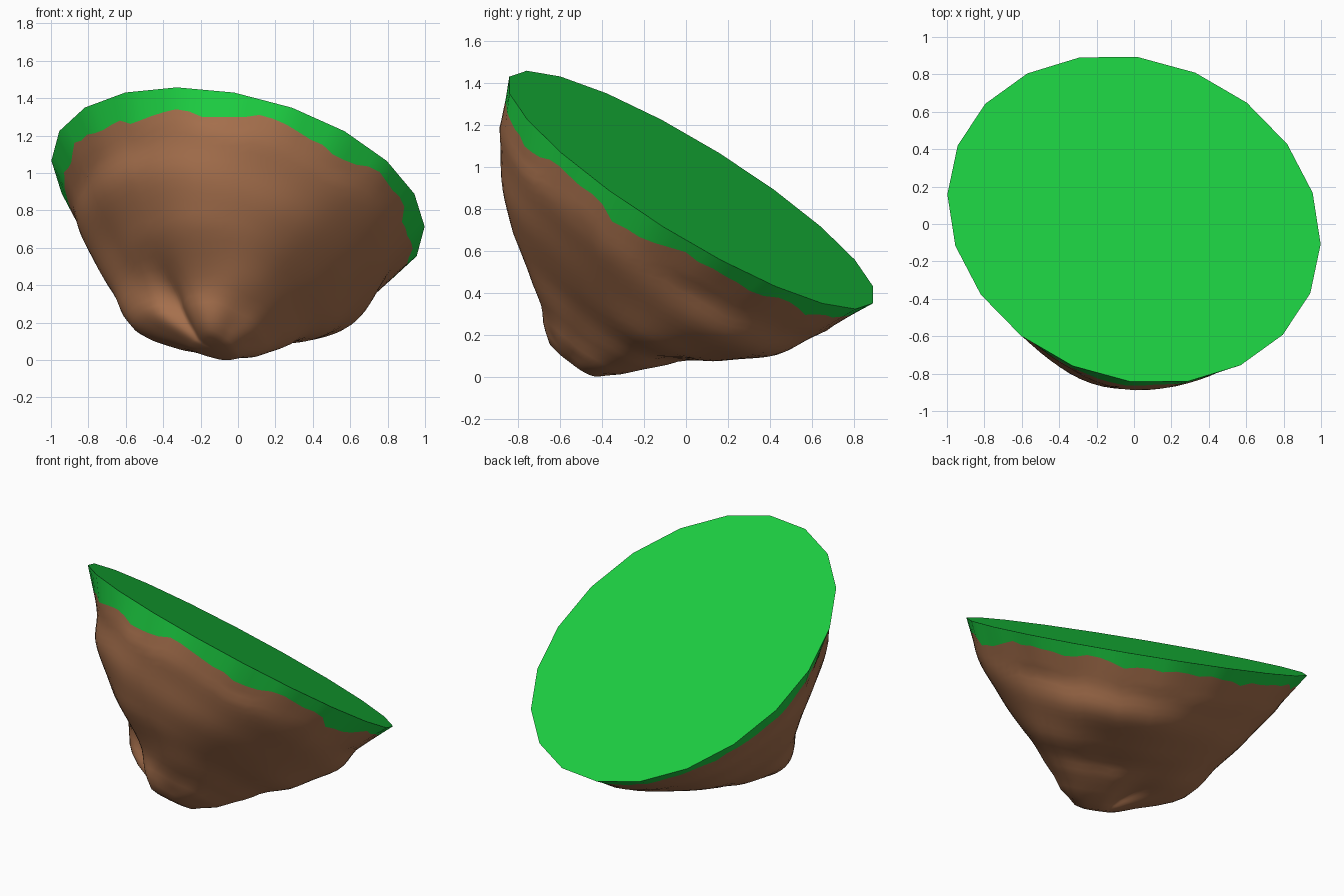
import bpy, math, random
from mathutils import Vector

if "Cube" in bpy.data.objects:
    bpy.data.objects.remove(bpy.data.objects["Cube"])
random.seed(4)

N = 80            # points around
RIM = 1.022       # rim radius of the 20-sided turf disc
C = Vector((0, 0.025, 0.89))
V = Vector((-0.320, -0.766, 0.555)).normalized()          # uphill in the tilted disc
U = Vector((0.922, -0.387, 0))
U = (U - V * U.dot(V)).normalized()                       # level across the disc
DOWN = V.cross(U).normalized()
if DOWN.z > 0:
    DOWN = -DOWN

# rock radius every 36 degrees, at increasing depth below the disc
DEPTH = [0.0, 0.2, 0.4, 0.6, 0.76, 0.9, 1.0]
RADII = [
    [0.93, 0.92, 0.94, 0.88, 0.84, 0.88, 0.90, 0.91, 0.92, 0.90],
    [0.78, 0.79, 0.82, 0.77, 0.72, 0.76, 0.77, 0.77, 0.84, 0.82],
    [0.58, 0.61, 0.65, 0.56, 0.51, 0.60, 0.61, 0.57, 0.60, 0.67],
    [0.42, 0.44, 0.40, 0.31, 0.35, 0.49, 0.46, 0.36, 0.41, 0.50],
    [0.29, 0.28, 0.25, 0.17, 0.25, 0.31, 0.27, 0.16, 0.24, 0.32],
    [0.12, 0.13, 0.14, 0.10, 0.09, 0.10, 0.09, 0.10, 0.12, 0.14],
]


def spline(a, b, c, d, f):
    return b + 0.5 * f * (c - a + f * (2 * a - 5 * b + 4 * c - d + f * (3 * (b - c) + d - a)))


def rim_radius(t):
    s = math.radians(18)
    return RIM * math.cos(s / 2) / math.cos(t % s - s / 2)


def row_radius(i, t):
    if i <= 0:
        return rim_radius(t)
    row = RADII[min(i, 6) - 1]
    q = t / math.radians(36)
    k = int(q)
    return spline(*[row[(k + j) % 10] for j in (-1, 0, 1, 2)], q - k)


def bump(t, depth, angle, level, wide, tall):
    d = (math.degrees(t) - angle + 180) % 360 - 180
    return math.exp(-(d / wide) ** 2 - ((depth - level) / tall) ** 2)


def point(j, depth):
    t = 2 * math.pi * (j % N) / N
    i = 0
    while i < 5 and depth > DEPTH[i + 1]:
        i += 1
    f = (depth - DEPTH[i]) / (DEPTH[i + 1] - DEPTH[i])
    if i == 0:
        r = row_radius(0, t) * (1 - f) + row_radius(1, t) * f
    else:
        r = spline(*[row_radius(i + m, t) for m in (-1, 0, 1, 2)], f)
    # grooves between the lower lumps, and the lumps themselves
    r -= 0.06 * bump(t, depth, 122, 0.82, 18, 0.14)
    r -= 0.05 * bump(t, depth, 290, 0.69, 38, 0.07)
    r += 0.04 * bump(t, depth, 80, 0.94, 24, 0.08)
    r += 0.03 * bump(t, depth, 185, 0.87, 20, 0.06)
    if 0.2 < depth < 0.97:                                  # slight rocky waviness
        r += 0.010 * math.sin(5 * t + 9 * depth) * math.sin(3 * t - 14 * depth)
    shift = 0.08 * max(0, (depth - 0.85) / 0.15)
    return (C + U * (r * math.cos(t) + shift)
            + V * (r * math.sin(t) - 0.1 * shift) + DOWN * depth)


def material(name, col):
    m = bpy.data.materials.new(name)
    m.diffuse_color = (*col, 1)
    m.use_nodes = True
    m.node_tree.nodes["Principled BSDF"].inputs["Base Color"].default_value = m.diffuse_color
    return m


def build(name, rings, mat, cap_first=False, tip=None):
    verts = [p for ring in rings for p in ring]
    faces = []
    for k in range(len(rings) - 1):
        for j in range(N):
            a, b = k * N + j, k * N + (j + 1) % N
            faces.append((a, a + N, b + N, b))
    if cap_first:
        faces.append(tuple(range(N)))
    if tip is not None:
        verts.append(tip)
        o = (len(rings) - 1) * N
        faces += [(o + j, len(verts) - 1, o + (j + 1) % N) for j in range(N)]
    me = bpy.data.meshes.new(name)
    me.from_pydata([tuple(v) for v in verts], [], faces)
    ob = bpy.data.objects.new(name, me)
    bpy.context.collection.objects.link(ob)
    me.materials.append(mat)
    bpy.ops.object.select_all(action='DESELECT')
    ob.select_set(True)
    bpy.context.view_layer.objects.active = ob
    bpy.ops.object.mode_set(mode='EDIT')
    bpy.ops.mesh.select_all(action='SELECT')
    bpy.ops.mesh.normals_make_consistent(inside=False)
    bpy.ops.object.mode_set(mode='OBJECT')
    bpy.ops.object.shade_smooth_by_angle(angle=math.radians(50))
    return ob


# ragged line where turf meets rock, deeper on the uphill side
edge, level = [], 0.0
for j in range(N):
    level = 0.6 * level + random.uniform(-0.022, 0.022)
    edge.append(0.095 + 0.015 * math.sin(2 * math.pi * j / N) + level)

# rock rings from the ragged line down to the blunt tip
STEPS = 24
rock_rings = [[point(j, edge[j] + (0.985 - edge[j]) * k / STEPS) for j in range(N)]
              for k in range(STEPS + 1)]
centre = sum(rock_rings[-1], Vector()) / N
rock_rings.append([p.lerp(centre, 0.35) + DOWN * 0.01 for p in rock_rings[-1]])
tip = centre + DOWN * 0.012

# keep the lowest point on the ground
low = min(p.z for ring in rock_rings for p in ring)
for ring in rock_rings:
    for p in ring:
        p.z -= low * max(0, 1 - p.z / 0.3)
tip.z -= low * max(0, 1 - tip.z / 0.3)
rim = [point(j, 0) for j in range(N)]

# turf: flat tilted disc with overhanging ragged skirt
turf = build("turf_top", [rim, rock_rings[0]],
             material("grass green", (0.012, 0.63, 0.055)), cap_first=True)
if turf.data.polygons[N].normal.z < 0:
    turf.data.flip_normals()

# rock underside
rock = build("rock_underside", rock_rings,
             material("earth brown", (0.39, 0.165, 0.075)), tip=tip)
if rock.data.polygons[-1].normal.dot(DOWN) < 0:
    rock.data.flip_normals()
